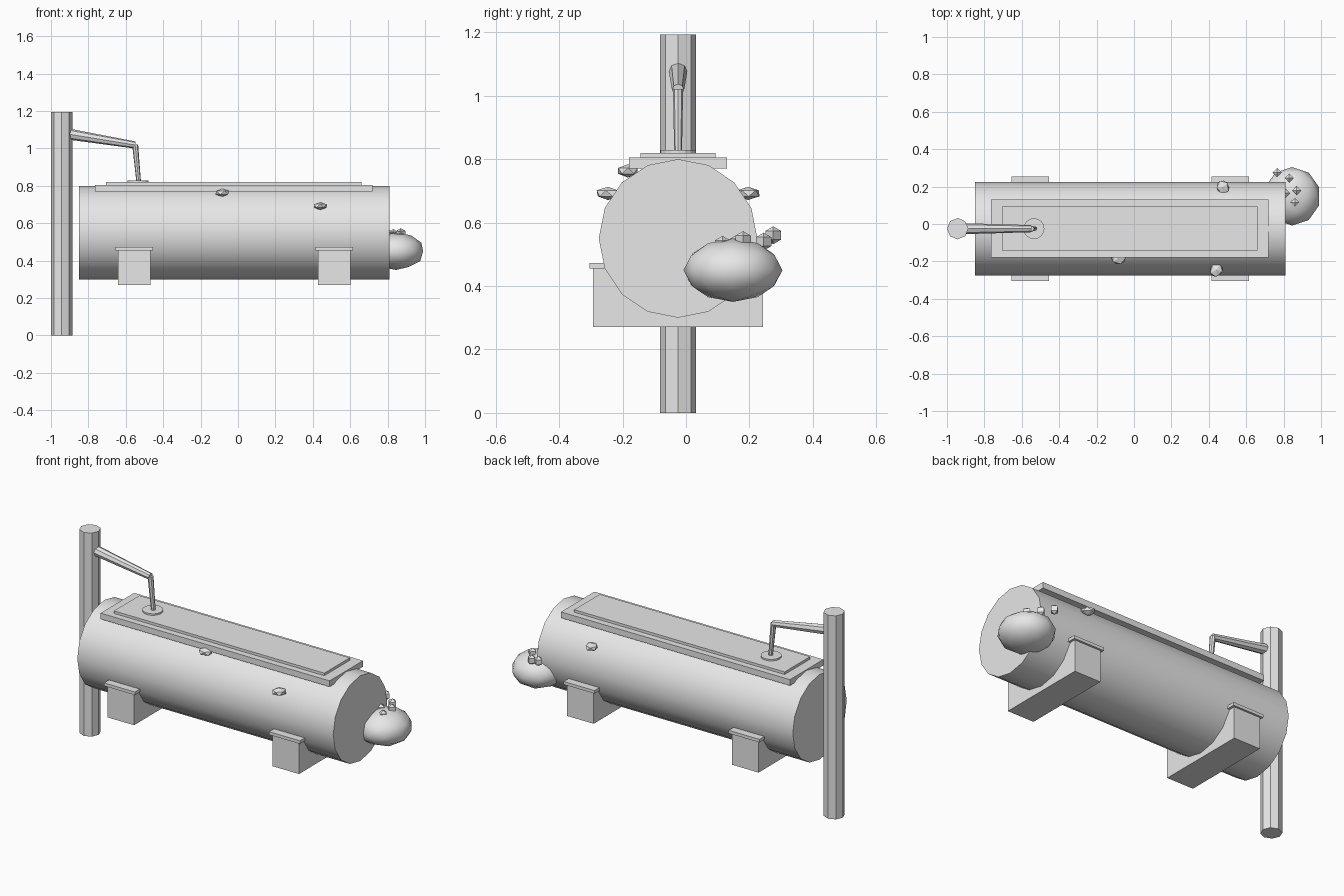
import bpy
import math
from mathutils import Vector

cube = bpy.data.objects.get("Cube")
if cube:
    bpy.data.objects.remove(cube, do_unlink=True)

grey = bpy.data.materials.new("plain_grey")
grey.use_nodes = True
grey.diffuse_color = (0.8, 0.8, 0.8, 1)
grey.node_tree.nodes["Principled BSDF"].inputs["Base Color"].default_value = (0.8, 0.8, 0.8, 1)

MID = -0.025  # y of the tank axis


def finish(name, smooth=None):
    ob = bpy.context.object
    ob.name = name
    ob.data.materials.append(grey)
    if smooth:
        bpy.ops.object.shade_smooth_by_angle(angle=math.radians(smooth))
    return ob


def box(name, x0, x1, half_y, z0, z1):
    bpy.ops.mesh.primitive_cube_add(size=1, location=((x0 + x1) / 2, MID, (z0 + z1) / 2))
    bpy.context.object.scale = (x1 - x0, 2 * half_y, z1 - z0)
    bpy.ops.object.transform_apply(location=False, rotation=False)
    return finish(name)


def rod(name, start, end, r0, r1, sides, smooth=None):
    a, b = Vector(start), Vector(end)
    d = b - a
    bpy.ops.mesh.primitive_cone_add(vertices=sides, radius1=r0, radius2=r1, depth=d.length,
                                    location=(a + b) / 2)
    bpy.context.object.rotation_euler = d.to_track_quat('Z', 'Y').to_euler()
    return finish(name, smooth)


def lump(name, location, scale, level, smooth=None, turn=0):
    bpy.ops.mesh.primitive_ico_sphere_add(subdivisions=level, radius=1, location=location,
                                          rotation=(0, 0, turn))
    bpy.context.object.scale = scale
    bpy.ops.object.transform_apply(location=False, rotation=False)
    return finish(name, smooth)


# Tank and its top plates
rod("tank", (-0.85, MID, 0.55), (0.81, MID, 0.55), 0.25, 0.25, 16, 40)
box("lower_top_plate", -0.765, 0.72, 0.155, 0.77, 0.805)
box("upper_top_plate", -0.705, 0.66, 0.118, 0.80, 0.82)

# Saddle supports with rims
for side, x in (("right", -0.555), ("left", 0.515)):
    box(side + "_saddle", x - 0.086, x + 0.086, 0.268, 0.27, 0.455)
    box(side + "_saddle_rim", x - 0.1, x + 0.1, 0.28, 0.455, 0.473)

# Post, feed pipe and its flange
rod("post", (-0.943, MID, 0), (-0.943, MID, 1.193), 0.057, 0.057, 8)
rod("upper_pipe", (-0.93, MID, 1.08), (-0.55, MID, 1.018), 0.03, 0.019, 8)
rod("lower_pipe", (-0.55, MID, 1.02), (-0.53, MID, 0.81), 0.016, 0.012, 8)
rod("pipe_flange", (-0.535, MID, 0.82), (-0.535, MID, 0.829), 0.056, 0.056, 16)

# Rounded growth on the end, with small crystals
lump("growth", (0.845, 0.148, 0.45), (0.152, 0.156, 0.1), 2, 60)
crystals = [(0.765, 0.275, 0.56), (0.83, 0.245, 0.54), (0.87, 0.18, 0.545),
            (0.86, 0.115, 0.53), (0.81, 0.165, 0.535)]
for i, spot in enumerate(crystals):
    bpy.ops.mesh.primitive_uv_sphere_add(segments=4, ring_count=2, radius=0.028, location=spot)
    finish("crystal_%d" % (i + 1))

# Small nodules stuck to the tank
nodules = [(-0.083, -0.183, 0.763), (0.44, -0.246, 0.692), (0.475, 0.196, 0.692)]
for i, spot in enumerate(nodules):
    lump("nodule_%d" % (i + 1), spot, (0.042, 0.036, 0.021), 1, turn=i)
